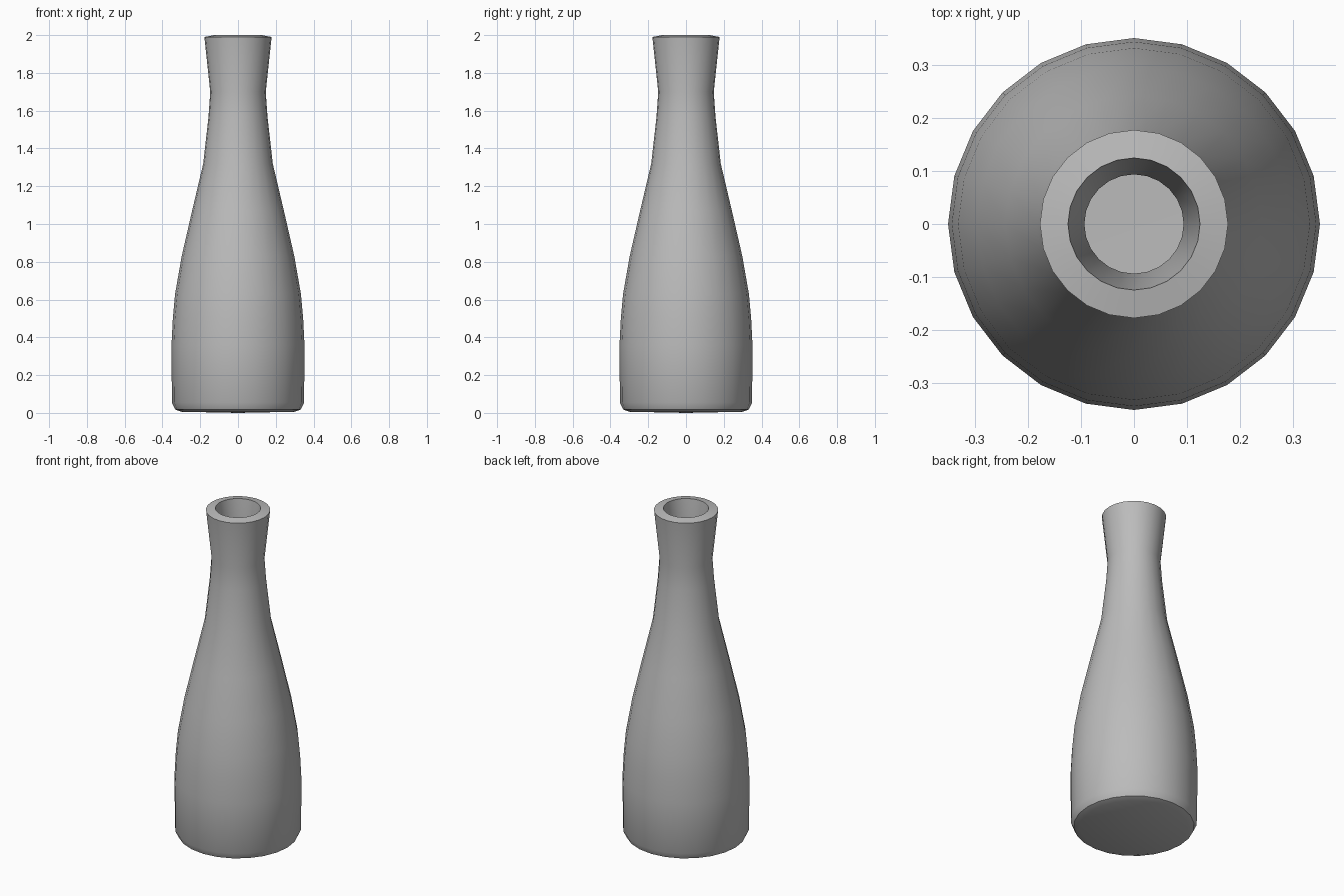
import bpy, bmesh, math

if "Cube" in bpy.data.objects:
    bpy.data.objects.remove(bpy.data.objects["Cube"])

SIDES = 24

# Outer wall from base centre up to the lip, then inner wall down to the floor
OUTER = [(0.0, 0.0), (0.30, 0.006), (0.333, 0.018), (0.35, 0.055), (0.352, 0.36),
         (0.345, 0.50), (0.333, 0.63), (0.298, 0.83), (0.243, 1.07), (0.184, 1.32),
         (0.156, 1.57), (0.147, 1.70), (0.178, 1.99)]
INNER = [(0.125, 2.0), (0.094, 1.70), (0.104, 1.56), (0.133, 1.31), (0.192, 1.05),
         (0.247, 0.81), (0.281, 0.62), (0.293, 0.49), (0.30, 0.36), (0.298, 0.07),
         (0.29, 0.058), (0.0, 0.052)]

glass = bpy.data.materials.new("plain grey")
glass.diffuse_color = (0.5, 0.5, 0.5, 1)
glass.use_nodes = True
glass.node_tree.nodes["Principled BSDF"].inputs["Base Color"].default_value = glass.diffuse_color


def lathe(name, profile, mat):
    """Revolve a radius/height profile about z."""
    bm = bmesh.new()
    verts = [bm.verts.new((r, 0, z)) for r, z in profile]
    edges = [bm.edges.new(p) for p in zip(verts, verts[1:])]
    bmesh.ops.spin(bm, geom=verts + edges, cent=(0, 0, 0), axis=(0, 0, 1),
                   angle=math.tau, steps=SIDES, use_merge=False)
    bmesh.ops.remove_doubles(bm, verts=bm.verts[:], dist=0.0005)
    bmesh.ops.recalc_face_normals(bm, faces=bm.faces[:])
    mesh = bpy.data.meshes.new(name)
    bm.to_mesh(mesh)
    bm.free()
    mesh.materials.append(mat)
    obj = bpy.data.objects.new(name, mesh)
    bpy.context.collection.objects.link(obj)
    return obj


# Hollow bottle with smooth walls and a crisp lip
bottle = lathe("bottle", OUTER + INNER, glass)
bpy.context.view_layer.objects.active = bottle
bottle.select_set(True)
bpy.ops.object.shade_smooth_by_angle(angle=math.radians(40))
